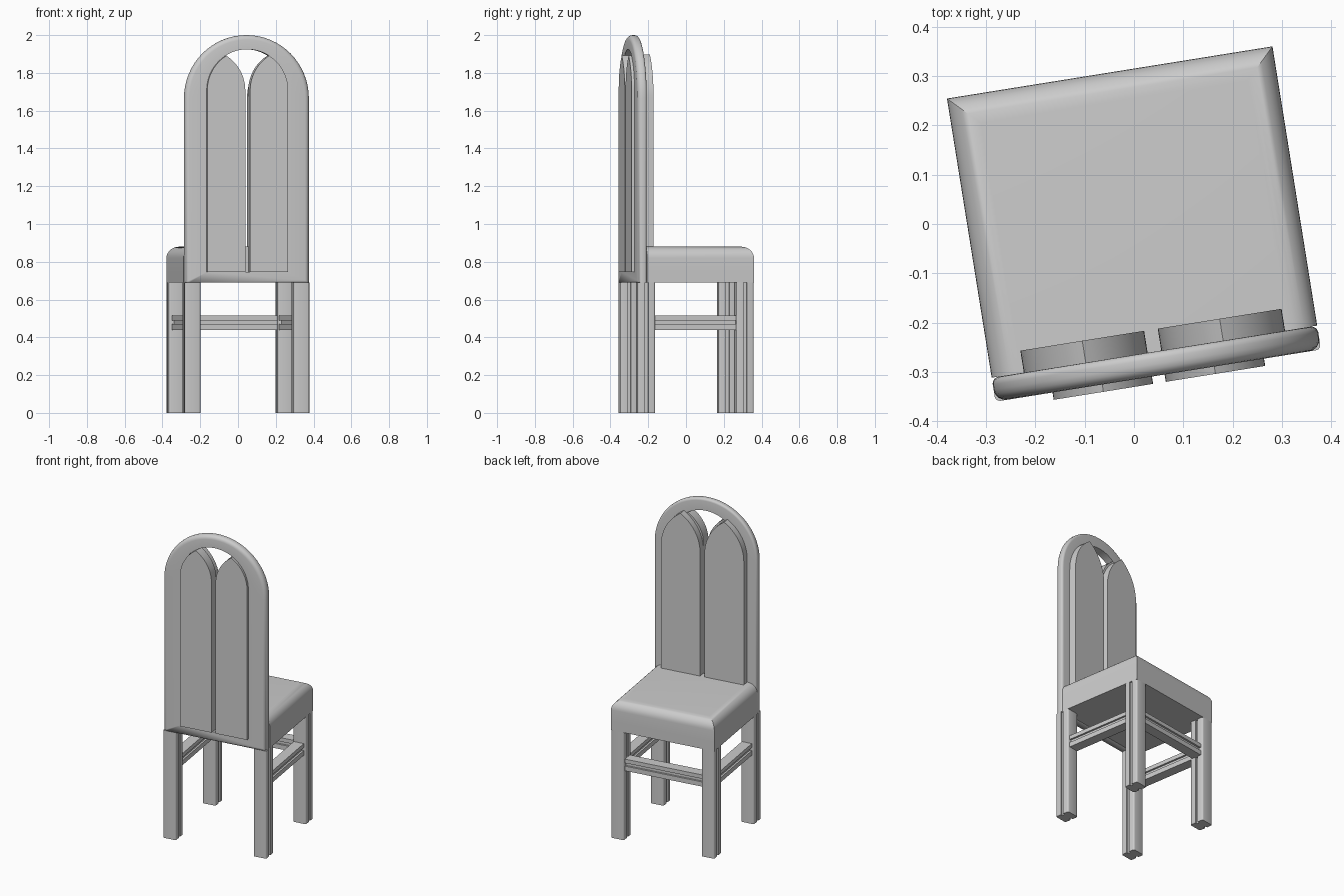
import bpy, bmesh
from math import pi, sin, cos, acos, radians
from mathutils import Matrix

cube = bpy.data.objects.get("Cube")
if cube:
    bpy.data.objects.remove(cube)

# The whole chair stands slightly turned
TURN = Matrix.Rotation(radians(9.1), 4, "Z")
HALF_W, HALF_D = 0.334, 0.311
FRAME_BACK = -0.262
SEAT_BOTTOM, SEAT_RAIL = 0.69, 0.75


def finish(bm, name):
    bmesh.ops.recalc_face_normals(bm, faces=bm.faces)
    bm.transform(TURN)
    mesh = bpy.data.meshes.new(name)
    bm.to_mesh(mesh)
    bm.free()
    obj = bpy.data.objects.new(name, mesh)
    bpy.context.collection.objects.link(obj)
    bpy.ops.object.select_all(action="DESELECT")
    obj.select_set(True)
    bpy.context.view_layer.objects.active = obj
    bpy.ops.object.shade_smooth_by_angle(angle=radians(35))
    return obj


def prism(bm, points, offset):
    """Close a loop of points into a face and extrude it by offset."""
    face = bm.faces.new([bm.verts.new(p) for p in points])
    new = bmesh.ops.extrude_face_region(bm, geom=[face])["geom"]
    verts = [g for g in new if isinstance(g, bmesh.types.BMVert)]
    bmesh.ops.translate(bm, verts=verts, vec=offset)


def box(bm, x, y, z):
    prism(bm, [(x[0], y[0], z[0]), (x[1], y[0], z[0]),
               (x[1], y[1], z[0]), (x[0], y[1], z[0])], (0, 0, z[1] - z[0]))


def bevel(bm, test, width, segments):
    edges = [e for e in bm.edges if test(e)]
    bmesh.ops.bevel(bm, geom=edges, offset=width, segments=segments,
                    profile=0.5, affect="EDGES")


def all_at(edge, axis, value):
    return all(abs(v.co[axis] - value) < 1e-4 for v in edge.verts)


# Seat base and padded cushion
bm = bmesh.new()
box(bm, (-HALF_W, HALF_W), (FRAME_BACK, HALF_D), (SEAT_BOTTOM, SEAT_RAIL))
finish(bm, "seat_base")

bm = bmesh.new()
box(bm, (-HALF_W, HALF_W), (FRAME_BACK, HALF_D), (SEAT_RAIL, 0.88))
bevel(bm, lambda e: all_at(e, 2, 0.88) and not all_at(e, 1, FRAME_BACK), 0.06, 8)
finish(bm, "seat_cushion")


# Arched backrest frame
def arch_loop(half, bottom, spring, steps=32):
    arc = [(-half * cos(pi * i / steps), spring + half * sin(pi * i / steps))
           for i in range(steps + 1)]
    return [(-half, bottom)] + arc + [(half, bottom)]


outer = arch_loop(HALF_W, SEAT_BOTTOM, 2 - HALF_W)
inner = arch_loop(0.218, 0.745, 1.707)
bm = bmesh.new()
rings = [[bm.verts.new((x, y, z)) for x, z in loop]
         for loop, y in ((outer, -HALF_D), (outer, FRAME_BACK),
                         (inner, FRAME_BACK), (inner, -HALF_D))]
count = len(outer)
for k in range(4):
    a, b = rings[k], rings[(k + 1) % 4]
    for i in range(count):
        j = (i + 1) % count
        bm.faces.new((a[i], a[j], b[j], b[i]))
for ring, y, width in ((rings[0], -HALF_D, 0.024), (rings[1], FRAME_BACK, 0.014)):
    rim = set(ring)
    bevel(bm, lambda e: all(v in rim for v in e.verts)
          and not all_at(e, 2, SEAT_BOTTOM), width, 4)
finish(bm, "backrest_frame")


# Pointed panels: narrow on the front, wider on the rear
def pointed_panel(name, side, gap, radius, spring, y0, y1, steps=12):
    middle = (gap + radius) / 2
    peak = acos(middle / radius)
    arc = [(radius * cos(peak * i / steps), spring + radius * sin(peak * i / steps))
           for i in range(steps + 1)]
    other = [(2 * middle - x, z) for x, z in reversed(arc[:-1])]
    outline = [(radius, 0.745)] + arc + other + [(gap, 0.745)]
    bm = bmesh.new()
    prism(bm, [(side * x, y0, z) for x, z in outline], (0, y1 - y0, 0))
    finish(bm, name)


for side, label in ((1, "left"), (-1, "right")):
    pointed_panel("front_panel_" + label, side, 0.013, 0.217, 1.707, -0.326, FRAME_BACK)
    pointed_panel("rear_panel_" + label, side, 0.014, 0.268, 1.67, FRAME_BACK, -0.217)


# Legs with a groove down each side face
def leg(name, cx, cy, half_x=0.042, half_y=0.047, groove=0.009, depth=0.012):
    quarter = [(half_x - depth, groove), (half_x, groove), (half_x, half_y)]
    half = quarter + [(-x, y) for x, y in reversed(quarter)]
    outline = half + [(-x, -y) for x, y in half]
    bm = bmesh.new()
    prism(bm, [(cx + x, cy + y, 0) for x, y in outline], (0, 0, SEAT_BOTTOM))
    bevel(bm, lambda e: all(abs(abs(v.co.x - cx) - half_x) < 1e-4
                            and abs(abs(v.co.y - cy) - half_y) < 1e-4
                            for v in e.verts)
          and abs(e.verts[0].co.z - e.verts[1].co.z) > 0.5, 0.01, 3)
    finish(bm, name)


LEG_X, LEG_Y = HALF_W - 0.042, HALF_D - 0.047
for side, label in ((1, "left"), (-1, "right")):
    leg("front_leg_" + label, side * LEG_X, -LEG_Y)
    leg("back_leg_" + label, side * LEG_X, LEG_Y)


# Stretchers: two rails joined by a recessed core
def stretcher(name, x, y, inset_x, inset_y):
    bm = bmesh.new()
    for z in ((0.44, 0.47), (0.49, 0.515)):
        box(bm, x, y, z)
    box(bm, (x[0] + inset_x, x[1] - inset_x),
        (y[0] + inset_y, y[1] - inset_y), (0.47, 0.49))
    finish(bm, name)


REACH_X, REACH_Y = LEG_X - 0.03, LEG_Y - 0.04
stretcher("side_stretcher_left", (0.255, 0.32), (-REACH_Y, REACH_Y), 0.012, 0)
stretcher("side_stretcher_right", (-0.32, -0.255), (-REACH_Y, REACH_Y), 0.012, 0)
stretcher("back_stretcher", (-REACH_X, REACH_X), (0.232, 0.297), 0, 0.012)
